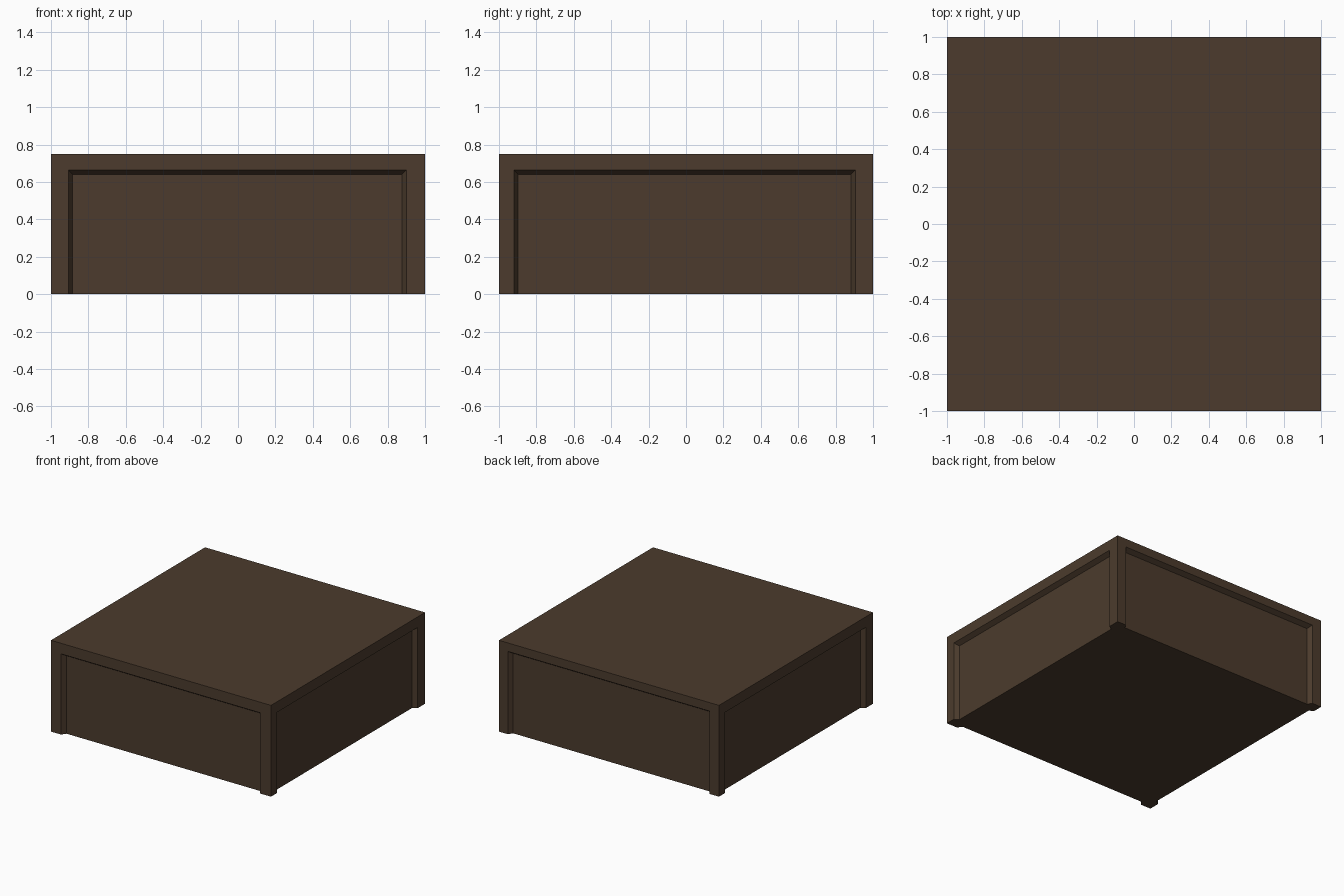
import bpy, bmesh, math
from mathutils import Matrix

if "Cube" in bpy.data.objects:
    bpy.data.objects.remove(bpy.data.objects["Cube"])

brown = bpy.data.materials.new("dark brown")
brown.diffuse_color = (0.072, 0.044, 0.026, 1)
brown.use_nodes = True
brown.node_tree.nodes["Principled BSDF"].inputs["Base Color"].default_value = brown.diffuse_color

# Solid block
bpy.ops.mesh.primitive_cube_add(size=1, location=(0, 0, 0.375))
block = bpy.context.object
block.name = "block"
block.scale = (2, 2, 0.75)
bpy.ops.object.transform_apply(location=True, scale=True)
block.data.materials.append(brown)

DEPTH, SLOPE = 0.036, 0.023  # recess depth and inward slope of its edges


def recess(name, angle, left, right, top):
    """Cut a slope-sided panel, open at the bottom, as seen facing that side."""
    bm = bmesh.new()
    rings = []
    for d in (-DEPTH, DEPTH):  # tapered from outside the face to the panel
        s = SLOPE * d / DEPTH
        y = -1 + d
        rings.append([bm.verts.new(p) for p in (
            (left + s, y, -0.1), (right - s, y, -0.1),
            (right - s, y, top - s), (left + s, y, top - s))])
    a, b = rings
    bm.faces.new(a)
    bm.faces.new(b[::-1])
    for i in range(4):
        j = (i + 1) % 4
        bm.faces.new((a[i], b[i], b[j], a[j]))
    bmesh.ops.recalc_face_normals(bm, faces=bm.faces)
    bm.transform(Matrix.Rotation(math.radians(angle), 4, 'Z'))
    me = bpy.data.meshes.new(name)
    bm.to_mesh(me)
    bm.free()
    me.materials.append(brown)
    cutter = bpy.data.objects.new(name, me)
    bpy.context.collection.objects.link(cutter)
    bpy.context.view_layer.objects.active = block
    mod = block.modifiers.new(name, 'BOOLEAN')
    mod.operation = 'DIFFERENCE'
    mod.solver = 'EXACT'
    mod.object = cutter
    bpy.ops.object.modifier_apply(modifier=mod.name)
    bpy.data.objects.remove(cutter)


# Recessed panels on the four sides
recess("front_recess", 0, -0.907, 0.90, 0.663)
recess("right_recess", 90, -0.92, 0.905, 0.663)
recess("back_recess", 180, -0.92, 0.915, 0.68)
recess("left_recess", 270, -0.92, 0.91, 0.663)
